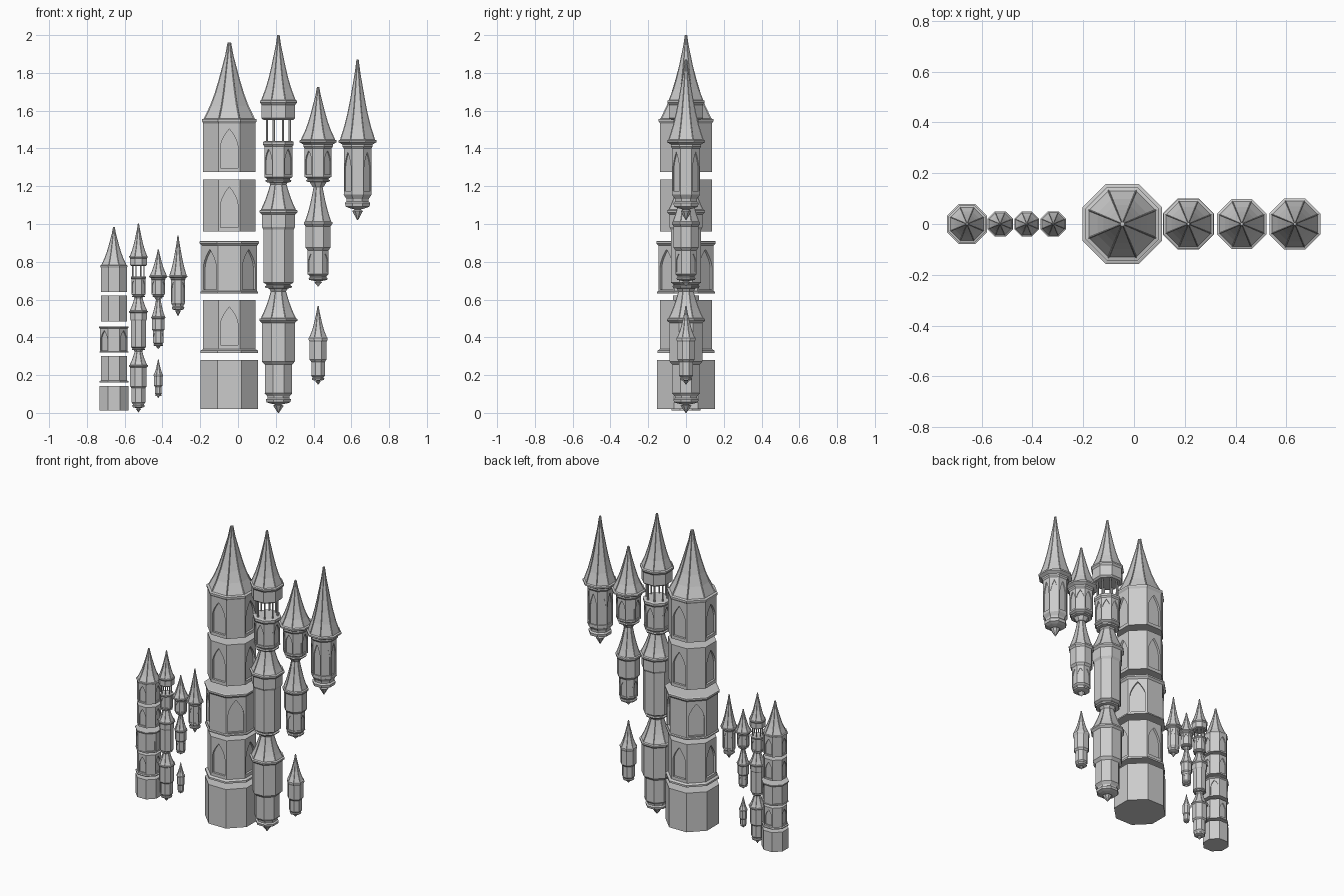
import bpy, bmesh, math
from mathutils import Vector

if "Cube" in bpy.data.objects:
    bpy.data.objects.remove(bpy.data.objects["Cube"])

K = 1 / math.cos(math.pi / 8)      # octagon: flat radius -> corner radius
T = math.tan(math.pi / 8)
ALL, AXIS, DIAG = range(8), range(0, 8, 2), range(1, 8, 2)


def corner(a, z, i):
    ang = math.pi / 8 + i * math.pi / 4
    return Vector((a * K * math.cos(ang), a * K * math.sin(ang), z))


def lathe(bm, profile):
    """Closed eight-sided body from (flat radius, height) pairs, bottom to top."""
    rings = [[bm.verts.new(corner(a, z, i)) for i in range(8)] for a, z in profile]
    for lo, hi in zip(rings, rings[1:]):
        for i in range(8):
            j = (i + 1) % 8
            bm.faces.new((lo[i], lo[j], hi[j], hi[i]))
    bm.faces.new(rings[0][::-1])
    bm.faces.new(rings[-1])


def arch_wall(bm, a, z0, z1, faces, depth, top=0.86, bottom=0.08):
    """Octagonal wall with pointed blind arches sunk into the chosen faces."""
    h, w = z1 - z0, a * T
    aw, base, apex = w * 0.8, h * bottom, h * top
    spring = base + (apex - base) * 0.55
    right = [(0, base), (aw, base)]
    for k in range(6):             # pointed arch side
        t = k / 5
        right.append((aw * (1 - t ** 1.7), spring + (apex - spring) * t))
    for f in range(8):
        ang = f * math.pi / 4
        n = Vector((math.cos(ang), math.sin(ang), 0))
        u = Vector((-n.y, n.x, 0))

        def face(pts):
            bm.faces.new([bm.verts.new(n * (a - d) + u * x + Vector((0, 0, z0 + z)))
                          for x, z, d in pts])
        if f not in faces:
            face([(-w, 0, 0), (w, 0, 0), (w, h, 0), (-w, h, 0)])
            continue
        for s in (1, -1):
            half = [(s * x, z) for x, z in right]
            order = slice(None, None, s)
            frame = [(0, 0), (s * w, 0), (s * w, h), (0, h)] + half[::-1]
            face([(x, z, 0) for x, z in frame][order])
            face([(x, z, depth) for x, z in half][order])
            for p, q in zip(half, half[1:]):
                face([(*p, 0), (*q, 0), (*q, depth), (*p, depth)][::s])
    for z, step in ((z0, -1), (z1, 1)):
        bm.faces.new([bm.verts.new(corner(a, z, i)) for i in range(8)][::step])


def spire(bm, body, eave, z0, ztop, tip=0.005, full=None, rib=0.004):
    """Eave moulding and concave roof with ridge ribs; full is the untruncated apex."""
    full = full or ztop
    zs = z0 + 0.014
    r = eave * 0.9
    curve = []
    for k in range(7):
        z = zs + (ztop - zs) * k / 6
        t = (z - zs) / (full - zs)
        curve.append((max(tip, r * (1 - t) * (1 - 0.42 * t * (1 - t) * 1.6)), z))
    lathe(bm, [(body, z0 - 0.012), (eave, z0), (eave, z0 + 0.01)] + curve)
    for i in range(8):             # ridge ribs
        ang = math.pi / 8 + i * math.pi / 4
        out = Vector((math.cos(ang), math.sin(ang), 0))
        side = Vector((-out.y, out.x, 0))
        rows = []
        for k, (a, z) in enumerate(curve):
            c, t = corner(a, z, i), rib * (1 - 0.1 * k)
            rows.append([bm.verts.new(p) for p in
                         (c - side * t - out * t, c + out * t * 0.8, c + side * t - out * t)])
        for p, q in zip(rows, rows[1:]):
            for k in range(2):
                bm.faces.new((p[k], p[k + 1], q[k + 1], q[k]))


def corbel(bm, tip, z1, a, pendant=True):
    """Stepped ring base with a hanging pointed finial."""
    h = z1 - tip
    prof = [(0.03 * a, tip), (0.38 * a, tip + h * 0.36), (0.2 * a, tip + h * 0.42)] if pendant else [(0.4 * a, tip)]
    prof += [(0.62 * a, tip + h * 0.48), (0.86 * a, tip + h * 0.54), (0.9 * a, tip + h * 0.68),
             (0.78 * a, tip + h * 0.74), (0.8 * a, tip + h * 0.84), (a, z1)]
    lathe(bm, prof)


parts = []


def part(name, x, build):
    bm = bmesh.new()
    build(bm)
    bmesh.ops.remove_doubles(bm, verts=bm.verts, dist=1e-5)
    me = bpy.data.meshes.new(name)
    bm.to_mesh(me)
    bm.free()
    ob = bpy.data.objects.new(name, me)
    ob.location.x = x
    bpy.context.collection.objects.link(ob)
    parts.append(ob)


# Main tower, five separate storeys
X0, X1, X2, X3 = -0.046, 0.214, 0.424, 0.633
part("tower_base", X0, lambda b: lathe(b, [(0.153, 0.02), (0.153, 0.28)]))


def lower_storey(b):
    lathe(b, [(0.152, 0.318), (0.152, 0.33), (0.137, 0.338)])
    arch_wall(b, 0.138, 0.338, 0.597, AXIS, 0.014)


def gallery_storey(b):
    lathe(b, [(0.153, 0.633), (0.153, 0.641), (0.145, 0.645)])
    arch_wall(b, 0.146, 0.645, 0.885, DIAG, 0.014, 0.92, 0.03)
    lathe(b, [(0.146, 0.885), (0.157, 0.897), (0.157, 0.908), (0.148, 0.911)])


def top_storey(b):
    arch_wall(b, 0.138, 1.275, 1.54, AXIS, 0.014)
    spire(b, 0.138, 0.145, 1.545, 1.96, tip=0.008, rib=0.006)


part("lower_storey", X0, lower_storey)
part("gallery_storey", X0, gallery_storey)
part("upper_storey", X0, lambda b: arch_wall(b, 0.138, 0.96, 1.235, AXIS, 0.014))
part("top_storey", X0, top_storey)


# Stacked turrets beside the tower
def low_turret(b):
    corbel(b, 0.0, 0.105, 0.074)
    lathe(b, [(0.072, 0.105), (0.072, 0.255), (0.087, 0.272), (0.087, 0.48)])
    spire(b, 0.087, 0.1, 0.488, 0.66, 0.025, 0.8)


def middle_turret(b):
    corbel(b, 0.63, 0.69, 0.08, False)
    lathe(b, [(0.08, 0.69), (0.08, 0.97), (0.088, 0.985), (0.088, 1.055)])
    spire(b, 0.088, 0.1, 1.062, 1.23, 0.025, 1.38)


def lantern_turret(b):
    corbel(b, 1.19, 1.25, 0.077, False)
    arch_wall(b, 0.074, 1.25, 1.41, ALL, 0.007, 0.92)
    lathe(b, [(0.074, 1.41), (0.081, 1.42), (0.081, 1.435), (0.07, 1.44)])
    for i in range(8):             # open lantern columns
        c = corner(0.06, 0, i)
        sub = [[b.verts.new((c.x + 0.006 * math.cos(k * math.pi / 3),
                             c.y + 0.006 * math.sin(k * math.pi / 3), z)) for k in range(6)]
               for z in (1.435, 1.56)]
        for k in range(6):
            m = (k + 1) % 6
            b.faces.new((sub[0][k], sub[0][m], sub[1][m], sub[1][k]))
    lathe(b, [(0.078, 1.55), (0.089, 1.56), (0.089, 1.64)])
    spire(b, 0.089, 0.098, 1.643, 2.0)


part("low_turret", X1, low_turret)
part("middle_turret", X1, middle_turret)
part("lantern_turret", X1, lantern_turret)


# Second turret stack
def small_turret(b):
    corbel(b, 0.15, 0.197, 0.037)
    lathe(b, [(0.036, 0.197), (0.036, 0.27), (0.045, 0.282), (0.045, 0.382)])
    spire(b, 0.045, 0.05, 0.387, 0.565, 0.003, rib=0.002)


def hanging_turret(b):
    corbel(b, 0.67, 0.735, 0.056)
    arch_wall(b, 0.055, 0.735, 0.86, ALL, 0.005)
    lathe(b, [(0.055, 0.86), (0.066, 0.875), (0.066, 1.0)])
    spire(b, 0.066, 0.075, 1.0, 1.215, 0.02, 1.32, 0.003)


def bay_turret(b):
    corbel(b, 1.195, 1.25, 0.071, False)
    arch_wall(b, 0.071, 1.25, 1.4, ALL, 0.007, 0.92)
    lathe(b, [(0.071, 1.4), (0.078, 1.41), (0.078, 1.425)])
    spire(b, 0.078, 0.098, 1.433, 1.725)


def tall_bay_turret(b):
    corbel(b, 1.02, 1.155, 0.074)
    arch_wall(b, 0.073, 1.155, 1.4, ALL, 0.007, 0.92)
    lathe(b, [(0.073, 1.4), (0.08, 1.41), (0.08, 1.425)])
    spire(b, 0.08, 0.1, 1.433, 1.87)


part("small_turret", X2, small_turret)
part("hanging_turret", X2, hanging_turret)
part("bay_turret", X2, bay_turret)
part("tall_bay_turret", X3, tall_bay_turret)

# Half-size copy of the whole set
for ob in list(parts):
    c = ob.copy()
    c.name = "half_size_" + ob.name
    c.scale = (0.5, 0.5, 0.5)
    c.location = (ob.location.x * 0.5 - 0.634, 0, 0.003)
    bpy.context.collection.objects.link(c)
